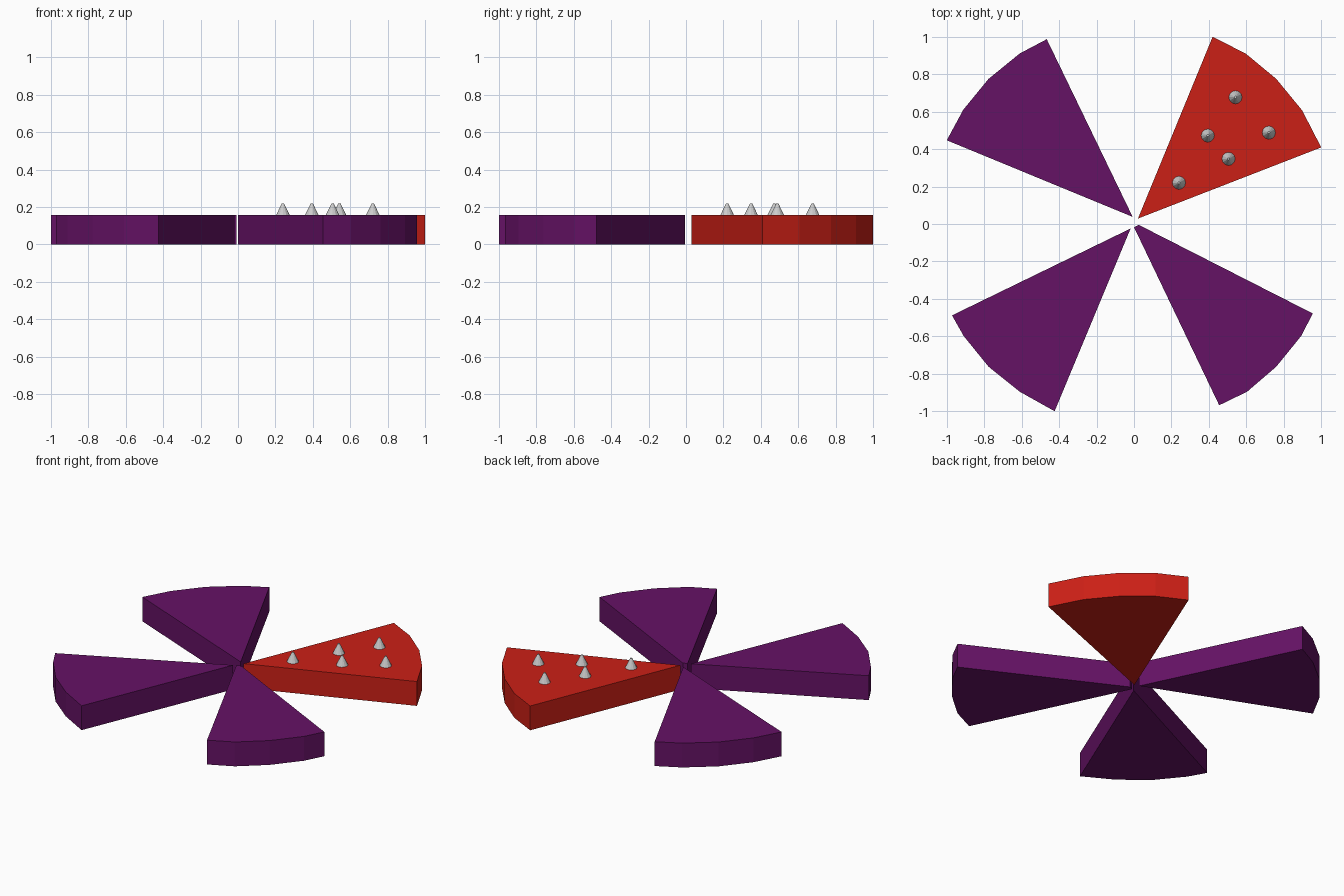
import bpy, bmesh

if "Cube" in bpy.data.objects:
    bpy.data.objects.remove(bpy.data.objects["Cube"])

HEIGHT = 0.158


def material(name, color):
    m = bpy.data.materials.new(name)
    m.diffuse_color = (*color, 1)
    m.use_nodes = True
    m.node_tree.nodes["Principled BSDF"].inputs["Base Color"].default_value = m.diffuse_color
    return m


purple = material("purple", (0.13, 0.006, 0.13))
red = material("red", (0.60, 0.014, 0.008))


def wedge(name, outline, mat):
    """Extrude a flat wedge outline up from the ground."""
    bm = bmesh.new()
    face = bm.faces.new([bm.verts.new((x, y, 0)) for x, y in outline])
    up = bmesh.ops.extrude_face_region(bm, geom=[face], use_keep_orig=True)["geom"]
    bmesh.ops.translate(bm, vec=(0, 0, HEIGHT),
                        verts=[g for g in up if isinstance(g, bmesh.types.BMVert)])
    bmesh.ops.recalc_face_normals(bm, faces=bm.faces)
    mesh = bpy.data.meshes.new(name)
    bm.to_mesh(mesh)
    bm.free()
    mesh.materials.append(mat)
    ob = bpy.data.objects.new(name, mesh)
    bpy.context.collection.objects.link(ob)


# Red wedge at back right
wedge("red_wedge", [(0.021, 0.029), (1, 0.409), (0.898, 0.607), (0.76, 0.775),
                    (0.597, 0.91), (0.42, 1)], red)

# Purple wedges, each trimmed slightly differently
wedge("back_left_wedge", [(-0.007, 0.038), (-0.466, 0.987), (-0.61, 0.911),
                          (-0.777, 0.775), (-0.912, 0.61), (-1, 0.447)], purple)
wedge("front_left_wedge", [(-0.018, -0.024), (-0.972, -0.488), (-0.91, -0.598),
                           (-0.777, -0.762), (-0.61, -0.896), (-0.424, -1)], purple)
wedge("front_right_wedge", [(0.0, -0.017), (0.455, -0.968), (0.604, -0.896),
                            (0.76, -0.762), (0.893, -0.598), (0.955, -0.478),
                            (0.026, -0.005)], purple)

# Small grey spikes on the red wedge
for x, y in [(0.542, 0.677), (0.394, 0.472), (0.72, 0.488), (0.505, 0.348), (0.24, 0.22)]:
    bpy.ops.mesh.primitive_cone_add(vertices=12, radius1=0.036, radius2=0.006,
                                    depth=0.062, location=(x, y, HEIGHT + 0.03))
    bpy.context.object.name = "spike"
